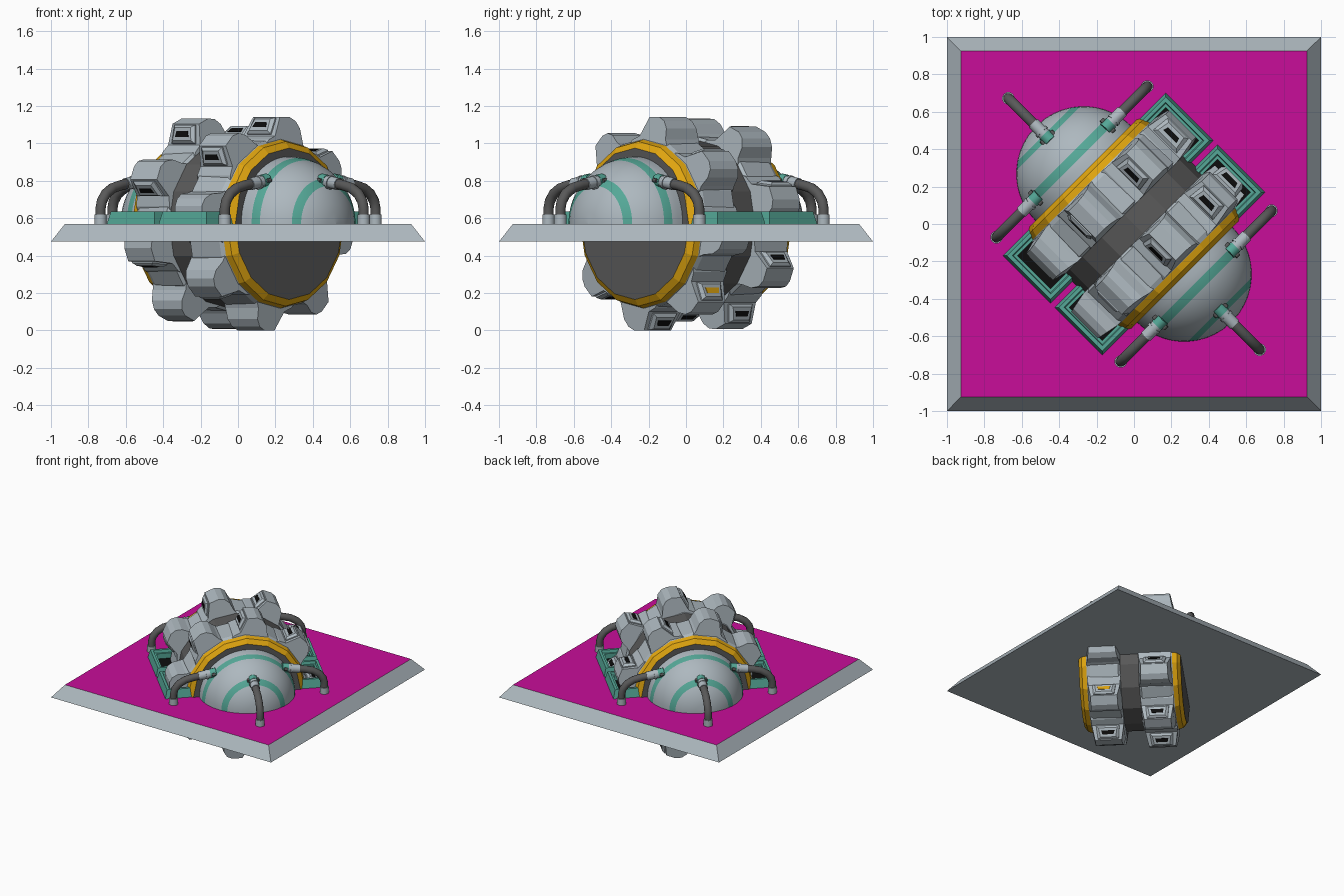
import bpy, bmesh
from math import sin, cos, pi, radians
from mathutils import Matrix, Vector

cube = bpy.data.objects.get("Cube")
if cube:
    bpy.data.objects.remove(cube, do_unlink=True)


def material(name, rgb):
    m = bpy.data.materials.new(name)
    m.use_nodes = True
    m.diffuse_color = (*rgb, 1)
    m.node_tree.nodes["Principled BSDF"].inputs["Base Color"].default_value = (*rgb, 1)
    return m


LIGHT = material("light grey", (0.42, 0.48, 0.52))
DARK = material("dark grey", (0.1, 0.1, 0.1))
GOLD = material("gold", (0.75, 0.38, 0.005))
TEAL = material("teal", (0.09, 0.39, 0.31))
MAGENTA = material("magenta", (0.58, 0.004, 0.32))
BLACK = material("black", (0.004, 0.004, 0.004))

HUB = 0.57  # height of the drum axis, level with the deck
# Machine space: x along the drum axis, y across it, z up from the deck
TURN = Matrix.Translation((0, 0, HUB)) @ Matrix.Rotation(radians(-45), 4, "Z")


def build(name, verts, faces, mats, rule=None, smooth=False, matrix=TURN):
    me = bpy.data.meshes.new(name)
    me.from_pydata([matrix @ Vector(v) for v in verts], [], faces)
    for m in mats:
        me.materials.append(m)
    for i, poly in enumerate(me.polygons):
        poly.material_index = rule(i) if rule else 0
        poly.use_smooth = smooth and len(poly.vertices) == 4
    bm = bmesh.new()
    bm.from_mesh(me)
    bmesh.ops.remove_doubles(bm, verts=bm.verts, dist=1e-5)
    bmesh.ops.recalc_face_normals(bm, faces=bm.faces)
    bm.to_mesh(me)
    bm.free()
    ob = bpy.data.objects.new(name, me)
    bpy.context.collection.objects.link(ob)
    return ob


def loft(rings, caps=True):
    """Join equal closed rings of points with quads."""
    n = len(rings[0])
    verts = [p for r in rings for p in r]
    faces = [(k * n + i, k * n + (i + 1) % n, (k + 1) * n + (i + 1) % n, (k + 1) * n + i)
             for k in range(len(rings) - 1) for i in range(n)]
    if caps:
        faces += [tuple(range(n))[::-1], tuple(range(len(verts) - n, len(verts)))]
    return verts, faces


def rect(cx, cy, w, d, z):
    return [(cx + sx * w / 2, cy + sy * d / 2, z)
            for sx, sy in ((-1, -1), (1, -1), (1, 1), (-1, 1))]


# Deck: bevelled slab with a coloured top
v, f = loft([rect(0, 0, 2, 2, 0.475), rect(0, 0, 1.85, 1.85, HUB)])
build("deck", v, f, [LIGHT, MAGENTA], lambda i: int(i == 5), matrix=Matrix())

# Drum: sixteen-sided body with a dark waist, gold rims and dark end discs
profile = [(-0.385, 0.38), (-0.385, 0.405), (-0.36, 0.44), (-0.325, 0.45), (-0.3, 0.46),
           (-0.085, 0.465), (-0.07, 0.45)]
profile += [(-x, r) for x, r in reversed(profile)]
SIDES = 16
rings = [[(x, r * cos(2 * pi * i / SIDES), r * sin(2 * pi * i / SIDES)) for i in range(SIDES)]
         for x, r in profile]
v, f = loft(rings)
bands = [1, 2, 2, 0, 0, 0, 1, 0, 0, 0, 2, 2, 1, 1]
build("drum", v, f, [LIGHT, DARK, GOLD], lambda i: bands[min(i // SIDES, 13)])

# Domes: half shells above the deck with two teal hoops
ANGLES = [0, 6, 12, 20, 27, 34, 41, 48, 56, 64, 72, 80, 89.9]
STEPS = 32
for side, label in ((1, "front"), (-1, "back")):
    v, f = [], []
    for t in map(radians, ANGLES):
        for i in range(STEPS + 1):
            u = pi * i / STEPS
            v.append((side * (0.38 + 0.36 * sin(t)), 0.36 * cos(t) * cos(u), 0.36 * cos(t) * sin(u)))
    w = STEPS + 1
    for k in range(len(ANGLES) - 1):
        f += [(k * w + i, k * w + i + 1, (k + 1) * w + i + 1, (k + 1) * w + i) for i in range(STEPS)]
    dome = build(label + "_dome", v, f, [LIGHT, TEAL],
                 lambda i: int(ANGLES[i // STEPS] in (12, 48)), smooth=True)

# Paddle modules: eight per row, the rows staggered by half a step
LOBE = [(0.13, 0.40), (0.085, 0.45), (0.035, 0.47), (-0.02, 0.57), (-0.095, 0.57),
        (-0.135, 0.55), (-0.16, 0.51), (-0.165, 0.45), (-0.18, 0.40)]
FACE_C = Vector((0, 0.0075, 0.52))           # centre of the vent face
UP = Vector((0, -0.055, 0.1)).normalized()   # along the vent face
OUT = Vector((0, 0.1, 0.055)).normalized()   # away from the vent face


def vent_ring(w_low, w_high, h, lift):
    pts = ((-w_low, -h), (w_low, -h), (w_high, h), (-w_high, h))
    return [Vector((x, 0, 0)) + FACE_C + UP * y + OUT * lift for x, y in pts]


for side, label in ((1, "front"), (-1, "back")):
    for k in range(8):
        phi = radians(45 * k + (22.5 if side < 0 else 0))
        # local y = tangent, local z = radius
        spin = Matrix(((1, 0, 0, side * 0.195), (0, -sin(phi), cos(phi), 0),
                       (0, cos(phi), sin(phi), 0), (0, 0, 0, 1)))
        place = TURN @ spin
        tag = f"{label}_{k + 1}"
        rings = [[(s * (0.125 - 0.2 * max(0, r - 0.45)), t, r) for t, r in LOBE] for s in (-1, 1)]
        build("module_" + tag, *loft(rings), [LIGHT], matrix=place)
        build("vent_panel_" + tag,
              *loft([vent_ring(0.088, 0.078, 0.05, -0.002), vent_ring(0.088, 0.078, 0.05, 0.008),
                     vent_ring(0.07, 0.058, 0.035, 0.022)]), [LIGHT], matrix=place)
        slot = GOLD if (side, k) == (1, 7) else BLACK
        build("vent_slot_" + tag,
              *loft([vent_ring(0.05, 0.042, 0.015, 0.02), vent_ring(0.05, 0.042, 0.015, 0.025)]),
              [slot], matrix=place)

# Wells: four teal kerbs round black floors where the modules pass the deck
for sx in (-1, 1):
    for sy in (-1, 1):
        cx, cy = sx * 0.196, sy * 0.485
        tag = ("front" if sx > 0 else "back") + ("_left" if sy > 0 else "_right")
        v, f = loft([rect(cx, cy, 0.36, 0.26, 0), rect(cx, cy, 0.33, 0.23, 0.067),
                     rect(cx, cy, 0.29, 0.19, 0.067), rect(cx, cy, 0.28, 0.18, 0.045),
                     rect(cx, cy, 0.25, 0.15, 0.045), rect(cx, cy, 0.25, 0.15, 0.002)], caps=False)
        build("well_kerb_" + tag, v, f, [TEAL])
        build("well_floor_" + tag, rect(cx, cy, 0.26, 0.16, 0.004), [(0, 1, 2, 3)], [BLACK])


# Hoses: curved pipes from the deck to each dome
def sweep(name, path, radius, mat, base, way, sides=12):
    """Tube along (distance, height) points in the upright plane through way."""
    pts = [base + way * d + Vector((0, 0, z - HUB)) for d, z in path]
    across = way.cross(Vector((0, 0, 1)))
    rings = []
    for i, p in enumerate(pts):
        along = (pts[min(i + 1, len(pts) - 1)] - pts[max(i - 1, 0)]).normalized()
        other = along.cross(across)
        rings.append([p + (across * cos(2 * pi * j / sides) + other * sin(2 * pi * j / sides)) * radius
                      for j in range(sides)])
    return build(name, *loft(rings), [mat], smooth=True)


HOSE = [(0.57, 0.61), (0.57, 0.65), (0.56, 0.69), (0.53, 0.73), (0.48, 0.76), (0.42, 0.775), (0.36, 0.785)]
for side, label in ((1, "front"), (-1, "back")):
    for x, way, end in ((0.38, (side, 0, 0), "_end"), (0.47, (0, 1, 0), "_left"), (0.47, (0, -1, 0), "_right")):
        base, way, tag = Vector((side * x, 0, 0)), Vector(way), label + end
        sweep("hose_" + tag, HOSE, 0.028, DARK, base, way)
        sweep("hose_foot_" + tag, [(0.57, HUB), (0.57, 0.62)], 0.034, LIGHT, base, way)
        sweep("hose_sleeve_" + tag, [(0.38, 0.782), (0.27, 0.80)], 0.033, LIGHT, base, way)
        sweep("hose_collar_" + tag, [(0.325, 0.79), (0.31, 0.793)], 0.038, LIGHT, base, way)
        sweep("hose_clamp_" + tag, [(0.295, 0.797), (0.25, 0.804)], 0.036, TEAL, base, way, 8)
        # small dark bolts either side of the clamp
        across = way.cross(Vector((0, 0, 1)))
        for s in (-1, 1):
            sweep(f"clamp_bolt_{tag}_{'a' if s < 0 else 'b'}", [(0.285, 0.80), (0.26, 0.804)],
                  0.012, DARK, base + across * s * 0.036, way, 6)
